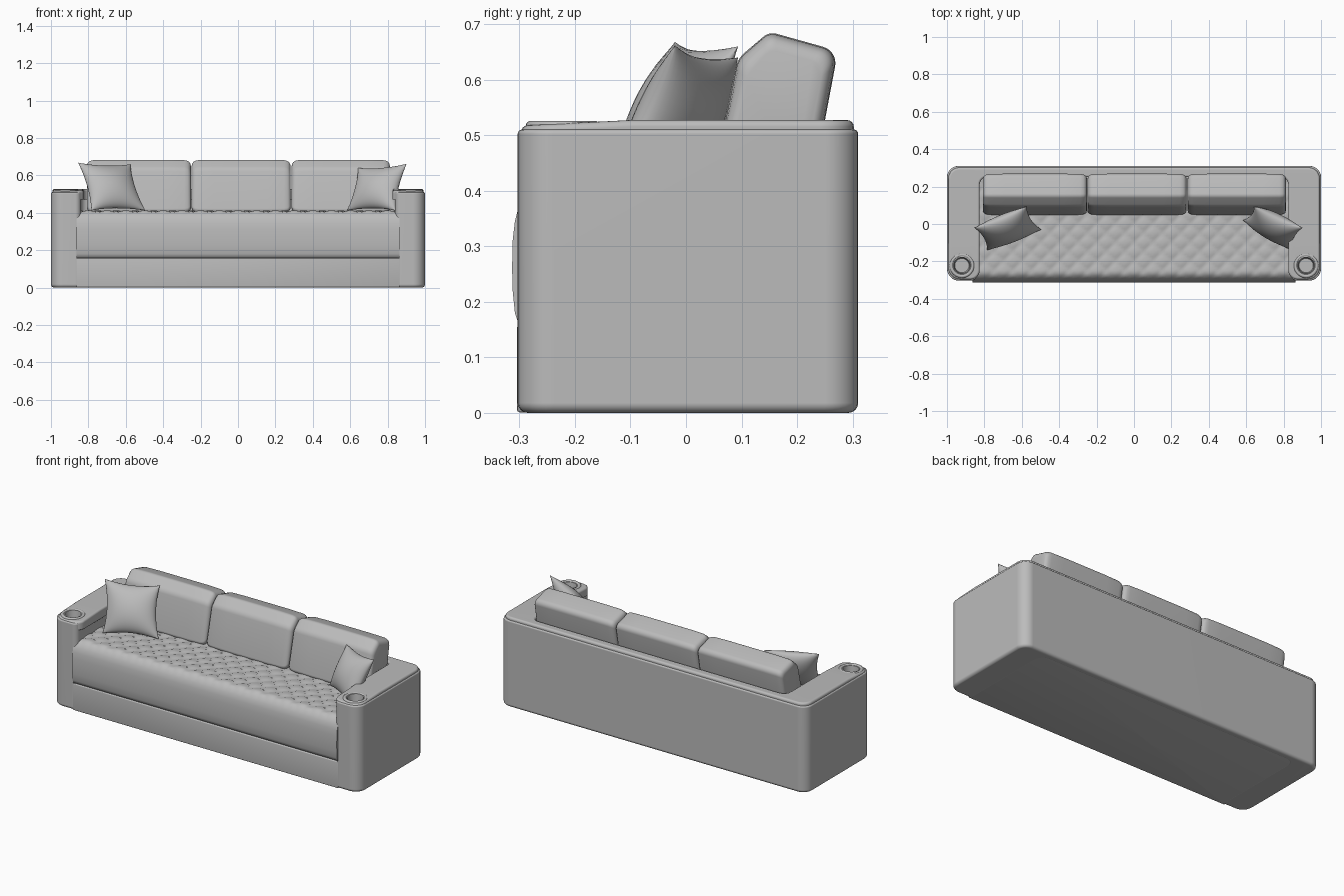
import bpy, bmesh, math
from mathutils import Vector

if "Cube" in bpy.data.objects:
    bpy.data.objects.remove(bpy.data.objects["Cube"])

fabric = bpy.data.materials.new("grey fabric")
fabric.diffuse_color = (0.5, 0.5, 0.5, 1)
fabric.use_nodes = True
fabric.node_tree.nodes["Principled BSDF"].inputs["Base Color"].default_value = fabric.diffuse_color


def shade(ob, angle=35):
    bpy.ops.object.select_all(action='DESELECT')
    ob.select_set(True)
    bpy.context.view_layer.objects.active = ob
    bpy.ops.object.shade_smooth_by_angle(angle=math.radians(angle))


def finish(name, bm, angle=35):
    bmesh.ops.recalc_face_normals(bm, faces=bm.faces)
    me = bpy.data.meshes.new(name)
    bm.to_mesh(me)
    bm.free()
    me.materials.append(fabric)
    ob = bpy.data.objects.new(name, me)
    bpy.context.collection.objects.link(ob)
    shade(ob, angle)
    return ob


def fillet(corners, steps=7):
    """Round each (a, b, radius) corner of a closed polygon."""
    out, n = [], len(corners)
    for i, (a, b, r) in enumerate(corners):
        p = Vector((a, b))
        d0 = (Vector(corners[i - 1][:2]) - p).normalized()
        d1 = (Vector(corners[(i + 1) % n][:2]) - p).normalized()
        inner = d0.angle(d1)
        t = r / math.tan(inner / 2)
        k = 4 / 3 * math.tan((math.pi - inner) / 4) * r
        p0, p3 = p + d0 * t, p + d1 * t
        p1, p2 = p0 - d0 * k, p3 - d1 * k
        for s in range(steps + 1):
            u = s / steps
            v = 1 - u
            out.append(p0 * v**3 + p1 * 3 * v * v * u + p2 * 3 * v * u * u + p3 * u**3)
    return out


def prism(pts, z0, z1):
    bm = bmesh.new()
    face = bm.faces.new([bm.verts.new((p.x, p.y, z0)) for p in pts])
    ext = bmesh.ops.extrude_face_region(bm, geom=[face], use_keep_orig=True)
    for v in ext['geom']:
        if isinstance(v, bmesh.types.BMVert):
            v.co.z = z1
    bmesh.ops.recalc_face_normals(bm, faces=bm.faces)
    return bm


def bevel_rims(bm, width_at):
    """Round the upper and lower rims; width_at maps height to radius."""
    for upper in (False, True):
        mid = sum(v.co.z for v in bm.verts) / len(bm.verts)
        edges = [e for e in bm.edges if e.calc_face_angle(0) > 0.6
                 and all((v.co.z > mid) == upper for v in e.verts)]
        bmesh.ops.bevel(bm, geom=edges, offset=width_at[upper], segments=4,
                        profile=0.5, affect='EDGES', clamp_overlap=True)


def u_outline(side, front, back, inner_x, inner_y, r_inner):
    return fillet([(-side, front, 0.065), (-inner_x, front, r_inner), (-inner_x, inner_y, 0.04),
                   (inner_x, inner_y, 0.04), (inner_x, front, r_inner), (side, front, 0.065),
                   (side, back, 0.06), (-side, back, 0.06)])


# Frame: arms and back in one U shape
bm = prism(u_outline(1.0, -0.303, 0.31, 0.84, 0.26, 0.03), 0, 0.51)
bevel_rims(bm, (0.018, 0.008))
frame = finish("arm_and_back_frame", bm)

# Padded cap on the frame, dipping slightly towards the front
bm = prism(u_outline(0.993, -0.297, 0.302, 0.825, 0.25, 0.05), 0.47, 0.527)
bmesh.ops.bisect_plane(bm, geom=bm.verts[:] + bm.edges[:] + bm.faces[:],
                       plane_co=(0, -0.1, 0), plane_no=(0, 1, 0))
for v in bm.verts:
    if v.co.z > 0.5 and v.co.y < -0.1:
        v.co.z += (v.co.y + 0.1) * 0.05
bevel_rims(bm, (0.003, 0.012))
cap = finish("frame_top_pad", bm)

# Cup holders: recesses with raised rims
bm = bmesh.new()
for sx in (-1, 1):
    ret = bmesh.ops.create_cone(bm, cap_ends=True, segments=32, radius1=0.038,
                                radius2=0.05, depth=0.12)
    bmesh.ops.translate(bm, verts=ret['verts'], vec=(sx * 0.92, -0.222, 0.525))
cutter = finish("cup_cutter", bm)
cutter.hide_render = True
for ob in (frame, cap):
    mod = ob.modifiers.new("cup_holes", 'BOOLEAN')
    mod.object = cutter
    mod.operation = 'DIFFERENCE'
    mod.solver = 'EXACT'
    bpy.context.view_layer.objects.active = ob
    bpy.ops.object.modifier_apply(modifier=mod.name)
    shade(ob)
    ob.modifiers.new("even_shading", 'WEIGHTED_NORMAL').keep_sharp = True
bpy.data.objects.remove(cutter)
for side, sx in (("left", -1), ("right", 1)):
    bpy.ops.mesh.primitive_torus_add(location=(sx * 0.92, -0.222, 0.516), major_radius=0.057,
                                     minor_radius=0.01, major_segments=36, minor_segments=10)
    ring = bpy.context.object
    ring.name = side + "_cup_rim"
    ring.data.materials.append(fabric)
    shade(ring, 60)

# Base panel below the seat
bm = prism(fillet([(-0.864, -0.304, 0.004), (0.864, -0.304, 0.004),
                   (0.864, 0.28, 0.004), (-0.864, 0.28, 0.004)], 2), 0.001, 0.158)
bevel_rims(bm, (0.018, 0.006))
finish("base_panel", bm)

# Seat: rounded front profile swept sideways, quilted in diamonds on top
step = 0.0125
profile = [(-0.29, 0.156), (-0.302, 0.162), (-0.308, 0.18), (-0.312, 0.22), (-0.313, 0.26),
           (-0.312, 0.31), (-0.308, 0.345), (-0.301, 0.372), (-0.288, 0.392), (-0.275, 0.4)]
profile += [(-0.2625 + step * i, 0.405) for i in range(43)]
nx = 138
bm = bmesh.new()
rows = []
for i in range(nx + 1):
    x = -0.8625 + step * i
    row = []
    for y, z in profile:
        if z >= 0.4:
            q = math.sin(math.pi * (x + y) / 0.1) * math.sin(math.pi * (x - y) / 0.1)
            z += 0.007 * math.sqrt(abs(q))
        row.append(bm.verts.new((x, y, z)))
    row.append(bm.verts.new((x, profile[-1][0], 0.156)))
    rows.append(row)
for r0, r1 in zip(rows, rows[1:]):
    for j in range(len(r0)):
        k = (j + 1) % len(r0)
        bm.faces.new((r0[j], r0[k], r1[k], r1[j]))
bm.faces.new(rows[0])
bm.faces.new(rows[-1])
finish("quilted_seat", bm, 50)


# Back cushions: leaning side profile lofted with pillowy ends
side_profile = fillet([(0.045, 0.4, 0.02), (0.094, 0.636, 0.05), (0.15, 0.684, 0.025),
                       (0.272, 0.65, 0.03), (0.225, 0.4, 0.02)])
ends = [(0, 0.03), (0.003, 0.019), (0.009, 0.01), (0.018, 0.004), (0.035, 0), (0.12, -0.002)]


def back_cushion(name, x0, x1):
    bm = bmesh.new()
    mid = Vector((0.16, 0.54))
    sections = [(x0 + d, i) for d, i in ends] + [(x1 - d, i) for d, i in reversed(ends)]
    loops = []
    for x, inset in sections:
        loop = []
        for p in side_profile:
            d = p - mid
            q = mid + d * (1 - inset / d.length)
            loop.append(bm.verts.new((x, q.x, q.y)))
        loops.append(loop)
    for a, b in zip(loops, loops[1:]):
        for j in range(len(a)):
            k = (j + 1) % len(a)
            bm.faces.new((a[j], a[k], b[k], b[j]))
    bm.faces.new(loops[0])
    bm.faces.new(loops[-1])
    finish(name, bm, 50)


back_cushion("left_back_cushion", -0.808, -0.252)
back_cushion("middle_back_cushion", -0.248, 0.281)
back_cushion("right_back_cushion", 0.287, 0.812)


# Throw pillows: two domed sheets meeting at a pinched rim, spanned by four corners
def throw_pillow(name, tl, tr, br, bl, n=20):
    tl, tr, br, bl = map(Vector, (tl, tr, br, bl))
    normal = (tr - bl).cross(tl - br).normalized()
    bm = bmesh.new()
    for side in (-1, 1):
        grid = []
        for i in range(n + 1):
            row = []
            for j in range(n + 1):
                u = math.sin((i / n - 0.5) * math.pi)
                v = math.sin((j / n - 0.5) * math.pi)
                pu = u * (1 - 0.12 * (1 - v * v))
                pv = v * (1 - 0.12 * (1 - u * u))
                s, t = (pu + 1) / 2, (pv + 1) / 2
                p = (bl * (1 - s) + br * s) * (1 - t) + (tl * (1 - s) + tr * s) * t
                dome = max(0, (1 - u * u) * (1 - v * v)) ** 0.55
                row.append(bm.verts.new(p + normal * side * 0.062 * dome))
            grid.append(row)
        for i in range(n):
            for j in range(n):
                bm.faces.new((grid[i][j], grid[i + 1][j], grid[i + 1][j + 1], grid[i][j + 1]))
    bmesh.ops.remove_doubles(bm, verts=bm.verts, dist=0.0002)
    finish(name, bm, 60)


throw_pillow("left_throw_pillow", (-0.855, -0.02, 0.668), (-0.575, 0.094, 0.66),
             (-0.495, -0.03, 0.412), (-0.785, -0.14, 0.412))
throw_pillow("right_throw_pillow", (0.642, 0.094, 0.64), (0.902, -0.02, 0.662),
             (0.84, -0.14, 0.412), (0.583, 0.02, 0.412))
